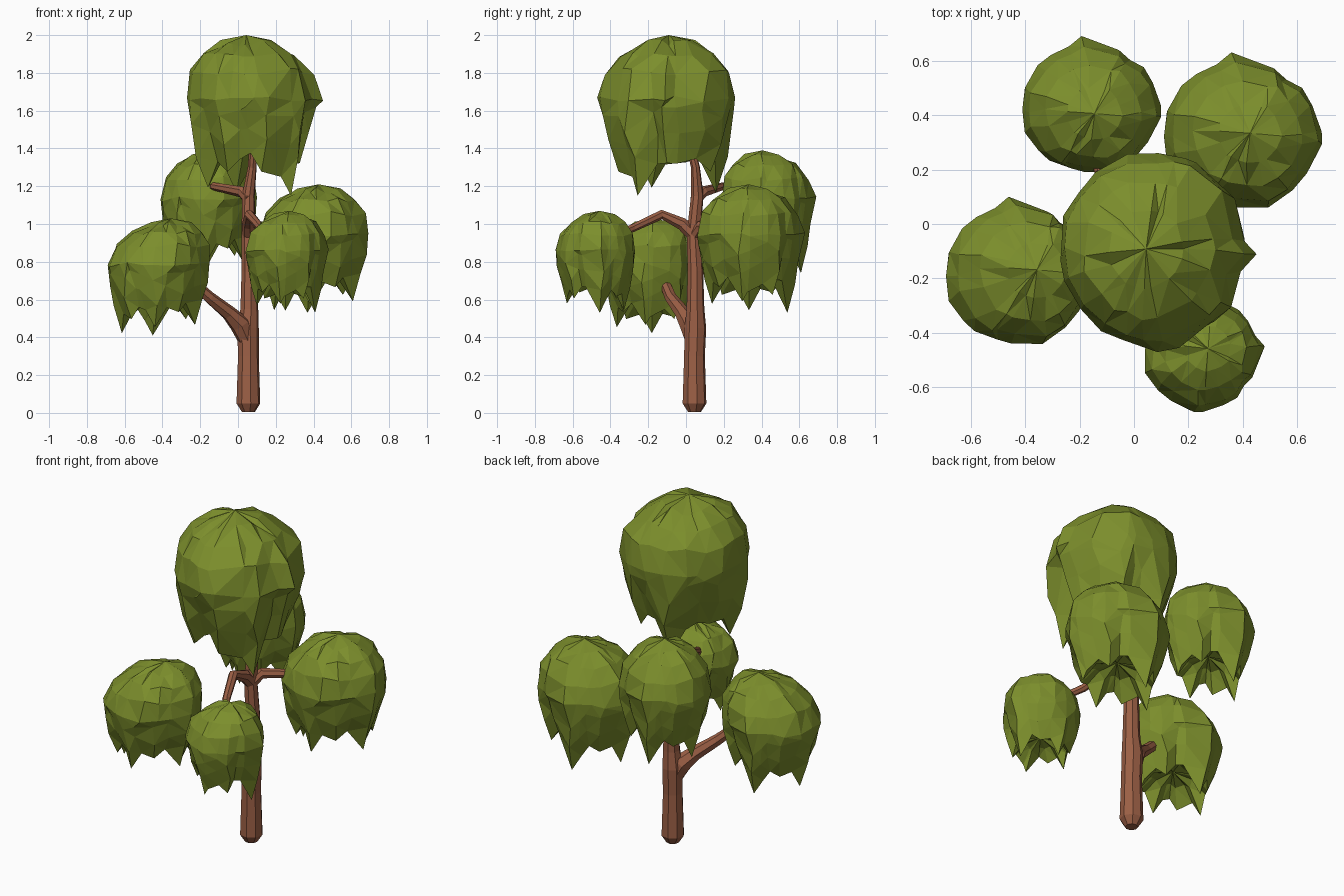
import bpy, bmesh, math, random
from mathutils import Vector

if "Cube" in bpy.data.objects:
    bpy.data.objects.remove(bpy.data.objects["Cube"])

def material(name, rgb):
    m = bpy.data.materials.new(name)
    m.diffuse_color = (*rgb, 1)
    m.use_nodes = True
    m.node_tree.nodes["Principled BSDF"].inputs["Base Color"].default_value = m.diffuse_color
    return m

LEAF = material("leaf_green", (0.20, 0.27, 0.025))
BARK = material("bark_brown", (0.33, 0.115, 0.06))

def finish(bm, name, mat):
    bmesh.ops.recalc_face_normals(bm, faces=bm.faces)
    me = bpy.data.meshes.new(name)
    bm.to_mesh(me)
    bm.free()
    me.materials.append(mat)
    ob = bpy.data.objects.new(name, me)
    bpy.context.collection.objects.link(ob)
    return ob

def bridge(bm, a, b):
    n = len(a)
    for i in range(n):
        bm.faces.new((a[i], a[(i + 1) % n], b[(i + 1) % n], b[i]))

def tube(name, pts, sides=7):
    """Faceted limb through points (x, y, z, radius)."""
    bm = bmesh.new()
    rings = []
    P = [Vector(p[:3]) for p in pts]
    ref = Vector((1, 0.2, 0)) if abs((P[-1] - P[0]).normalized().z) > 0.8 else Vector((0, 0, 1))
    for i, p in enumerate(P):
        d = (P[min(i + 1, len(P) - 1)] - P[max(i - 1, 0)]).normalized()
        u = d.cross(ref).normalized()
        v = d.cross(u)
        rings.append([bm.verts.new(p + pts[i][3] * (u * math.cos(k * math.tau / sides)
                      + v * math.sin(k * math.tau / sides))) for k in range(sides)])
    for a, b in zip(rings, rings[1:]):
        bridge(bm, a, b)
    bm.faces.new(rings[0])
    bm.faces.new(rings[-1])
    return finish(bm, name, BARK)

def gap(a, b):
    return abs((a - b + 180) % 360 - 180)

def clump(name, lo, hi, tips, seed, rot=0, apex=(0, 0), fold=50, bump=92, notch=0.76):
    """Drooping foliage: a lumpy dome whose hem hangs in tips {angle: depth}, fitted to a box."""
    rng = random.Random(seed)
    n = 20
    # columns, each snapped to a tip if one is near
    angles = [i * 360 / n + rng.uniform(-4, 4) for i in range(n)]
    for t in tips:
        i = min(range(n), key=lambda k: gap(angles[k], t))
        angles[i] = t
    lump = [rng.uniform(-0.03, 0.03) for _ in range(n)]
    hem = [max([notch + rng.uniform(-0.04, 0.04)]
               + [d - gap(a, t) * 0.009 for t, d in tips.items()]) for a in angles]
    # radius, share of the hem depth, pull-in at the valleys
    rows = [(0.40, 0.055, 0), (0.70, 0.13, 0), (0.91, 0.25, 0), (1.0, 0.43, 0.0),
            (0.98, 0.59, 0.02), (0.90, 0.78, 0.05), (0.74, 1.0, 0.05)]
    bm = bmesh.new()
    rings = []
    for j, (r, t, pull) in enumerate(rows):
        ring = []
        last = j == len(rows) - 1
        for i in range(n):
            valley = 1 - (hem[i] - notch) / (1 - notch)
            a = math.radians(angles[i] + rot + (0 if last else rng.uniform(-5, 5)))
            rad = 1 + lump[i] + rng.uniform(-0.03, 0.03) - pull * valley
            if gap(angles[i], fold) < 10 and j > 1:
                rad -= 0.13
            if gap(angles[i], bump) < 10 and 1 < j < 4:
                rad += 0.07
            share = hem[i] if j > 3 else 0.92
            depth = t * share + (0 if last else rng.uniform(-0.022, 0.022))
            k = max(0, 1 - j / 3)
            ring.append(bm.verts.new((r * rad * math.cos(a) + apex[0] * k,
                                      r * rad * math.sin(a) + apex[1] * k, -depth)))
        rings.append(ring)
    # folded underside
    rings.append([bm.verts.new((v.co.x * 0.6, v.co.y * 0.6, -0.68 - 0.3 * max(0, h - notch)))
                  for v, h in zip(rings[-1], hem)])
    for a, b in zip(rings, rings[1:]):
        bridge(bm, a, b)
    for ring, c in ((rings[0], (apex[0], apex[1], 0.0)), (rings[-1], (0, 0, -0.66))):
        c = bm.verts.new(c)
        for i in range(n):
            bm.faces.new((ring[i], ring[(i + 1) % n], c))
    bmesh.ops.triangulate(bm, faces=bm.faces, quad_method='SHORT_EDGE')
    for ax in range(3):
        vals = [v.co[ax] for v in bm.verts]
        m, s = min(vals), max(vals) - min(vals)
        for v in bm.verts:
            v.co[ax] = lo[ax] + (v.co[ax] - m) / s * (hi[ax] - lo[ax])
    return finish(bm, name, LEAF)

# trunk
tube("trunk", [(0.055, 0.045, 0.005, 0.035), (0.055, 0.045, 0.05, 0.064), (0.055, 0.045, 0.3, 0.056),
               (0.053, 0.05, 0.45, 0.058), (0.06, 0.05, 0.55, 0.048), (0.06, 0.05, 0.75, 0.042),
               (0.055, 0.04, 0.95, 0.037), (0.055, 0.06, 1.15, 0.034), (0.075, 0.05, 1.3, 0.024),
               (0.085, 0.0, 1.5, 0.018)], 8)

# branches
tube("left_branch", [(0.06, 0.05, 0.36, 0.045), (0.01, 0.02, 0.47, 0.055), (-0.05, -0.02, 0.53, 0.04),
                     (-0.15, -0.08, 0.61, 0.032), (-0.36, -0.16, 0.8, 0.022)])
tube("front_branch", [(0.055, 0.05, 0.93, 0.036), (0.055, -0.02, 1.0, 0.034), (0.06, -0.13, 1.05, 0.026),
                      (0.12, -0.28, 0.98, 0.022), (0.22, -0.42, 0.92, 0.018)])
tube("back_left_branch", [(0.06, 0.05, 1.13, 0.032), (0.02, 0.09, 1.17, 0.03),
                          (-0.13, 0.2, 1.2, 0.021), (-0.16, 0.34, 1.18, 0.018)])
tube("back_right_branch", [(0.055, 0.04, 0.93, 0.032), (0.1, 0.08, 0.99, 0.03),
                           (0.2, 0.17, 0.98, 0.024), (0.35, 0.3, 0.94, 0.018)])

# foliage: the crown, and four smaller clumps sharing one hem
CROWN = {322: 1.0, 60: 0.85, 110: 0.98, 200: 0.95, 238: 0.85, 280: 0.85, 10: 0.80}
SMALL = {98: 1.0, 140: 0.84, 180: 0.98, 225: 0.86, 265: 0.93, 305: 0.80, 350: 0.91, 40: 0.86}
clump("crown_foliage", (-0.27, -0.47, 1.15), (0.45, 0.26, 2.0), CROWN, 3, apex=(-0.1, 0),
      fold=345, bump=-10)
clump("left_foliage", (-0.69, -0.44, 0.41), (-0.15, 0.10, 1.03), SMALL, 8, apex=(0.25, 0.05))
clump("back_left_foliage", (-0.41, 0.19, 0.74), (0.10, 0.69, 1.39), SMALL, 8, apex=(0.05, -0.1))
clump("back_right_foliage", (0.11, 0.06, 0.53), (0.69, 0.63, 1.21), SMALL, 8, apex=(0.1, 0))
clump("front_foliage", (0.04, -0.69, 0.53), (0.48, -0.27, 1.07), SMALL, 8, rot=-90, apex=(0.1, 0.1))
